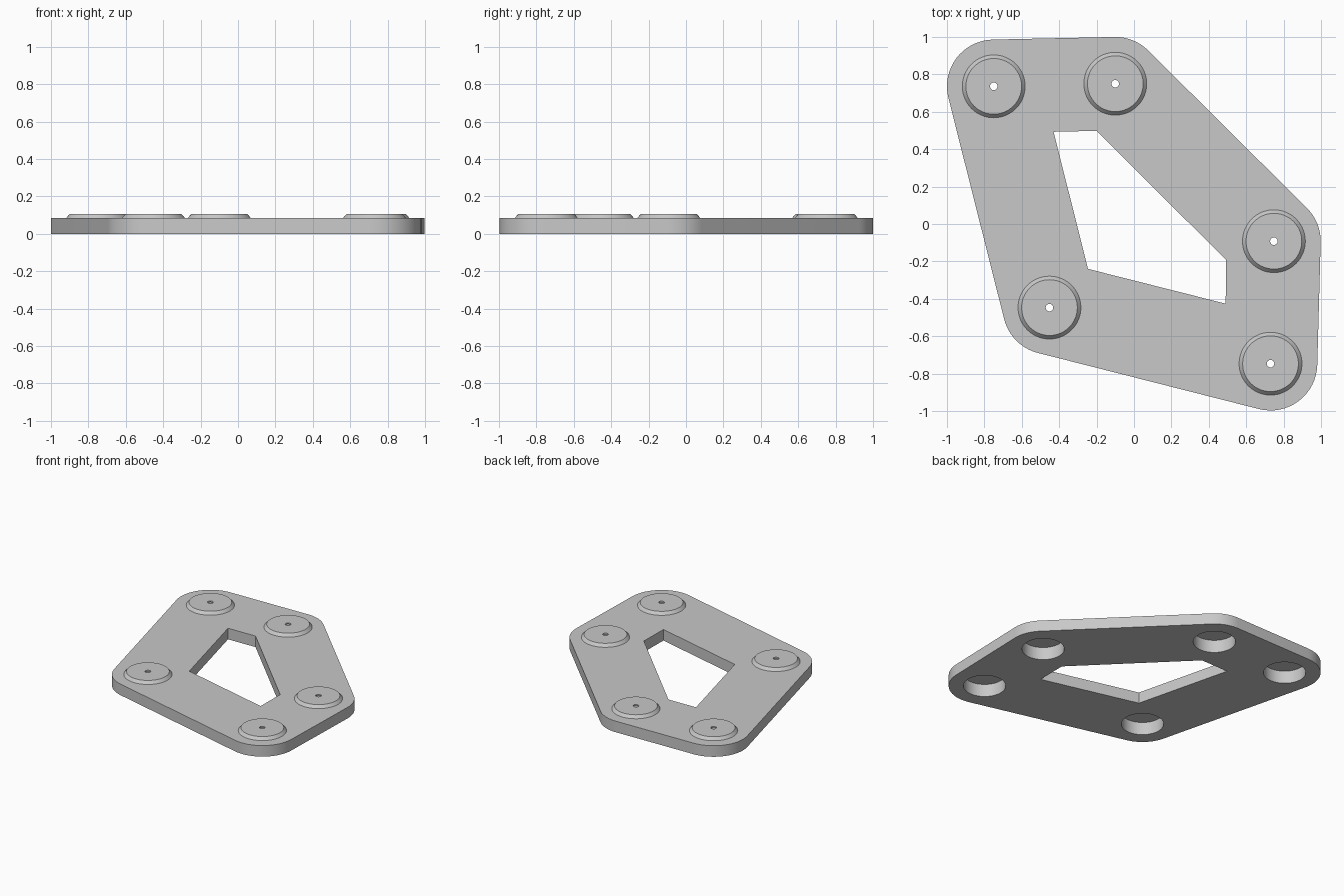
import bpy, bmesh, math
from mathutils import Vector

if "Cube" in bpy.data.objects:
    bpy.data.objects.remove(bpy.data.objects["Cube"])

PLATE_H, PAD_H, CEILING = 0.085, 0.107, 0.097
CORNER_R, POCKET_R, PIN_R, SEG = 0.25, 0.147, 0.02, 64

# Pad centres and window corners, counterclockwise
centres = [Vector(p) for p in [(-0.75, 0.736), (-0.452, -0.447), (0.73, -0.747),
                               (0.748, -0.092), (-0.1, 0.75)]]
window = [(-0.43, 0.493), (-0.246, -0.24), (0.49, -0.426), (0.493, -0.193), (-0.2, 0.498)]

grey = bpy.data.materials.new("grey")
grey.diffuse_color = (0.58, 0.58, 0.58, 1)
grey.use_nodes = True
grey.node_tree.nodes["Principled BSDF"].inputs["Base Color"].default_value = grey.diffuse_color


def finish(bm, name):
    bmesh.ops.recalc_face_normals(bm, faces=bm.faces)
    mesh = bpy.data.meshes.new(name)
    bm.to_mesh(mesh)
    bm.free()
    mesh.materials.append(grey)
    obj = bpy.data.objects.new(name, mesh)
    bpy.context.collection.objects.link(obj)
    bpy.ops.object.select_all(action='DESELECT')
    obj.select_set(True)
    bpy.context.view_layer.objects.active = obj
    bpy.ops.object.shade_smooth_by_angle(angle=math.radians(25))


def circle(c, r, n=SEG):
    return [(c[0] + r * math.cos(math.tau * i / n), c[1] + r * math.sin(math.tau * i / n))
            for i in range(n)]


def rounded_outline(points, r, steps=16):
    out = []
    for i, c in enumerate(points):
        d_in = c - points[i - 1]
        d_out = points[(i + 1) % len(points)] - c
        a0 = math.atan2(-d_in.x, d_in.y)      # outward normal of the incoming side
        a1 = math.atan2(-d_out.x, d_out.y)    # outward normal of the outgoing side
        turn = (a1 - a0) % math.tau
        for k in range(steps + 1):
            a = a0 + turn * k / steps
            out.append((c.x + r * math.cos(a), c.y + r * math.sin(a)))
    return out


# Plate: rounded outline with the window and the round pockets left open
bm = bmesh.new()
edges = []
for loop in [rounded_outline(centres, CORNER_R), window] + [circle(c, POCKET_R) for c in centres]:
    vs = [bm.verts.new((x, y, 0)) for x, y in loop]
    edges += [bm.edges.new((vs[i - 1], vs[i])) for i in range(len(vs))]
bmesh.ops.triangle_fill(bm, edges=edges, use_beauty=True, normal=(0, 0, 1))
ext = bmesh.ops.extrude_face_region(bm, geom=bm.faces[:], use_keep_orig=True)
top = [g for g in ext["geom"] if isinstance(g, bmesh.types.BMVert)]
bmesh.ops.translate(bm, verts=top, vec=(0, 0, PLATE_H))
finish(bm, "plate")

# Pads: hollow bevelled caps with a pin hole, turned from one closed profile
profile = [(POCKET_R, PLATE_H), (POCKET_R, CEILING), (PIN_R, CEILING), (PIN_R, PAD_H),
           (0.149, PAD_H), (0.168, PLATE_H)]
for n, c in enumerate(centres):
    bm = bmesh.new()
    rings = [[bm.verts.new((x, y, z)) for x, y in circle(c, r)] for r, z in profile]
    for j in range(len(rings)):
        a, b = rings[j - 1], rings[j]
        for i in range(SEG):
            bm.faces.new((a[i - 1], a[i], b[i], b[i - 1]))
    finish(bm, f"pad_{n + 1}")
